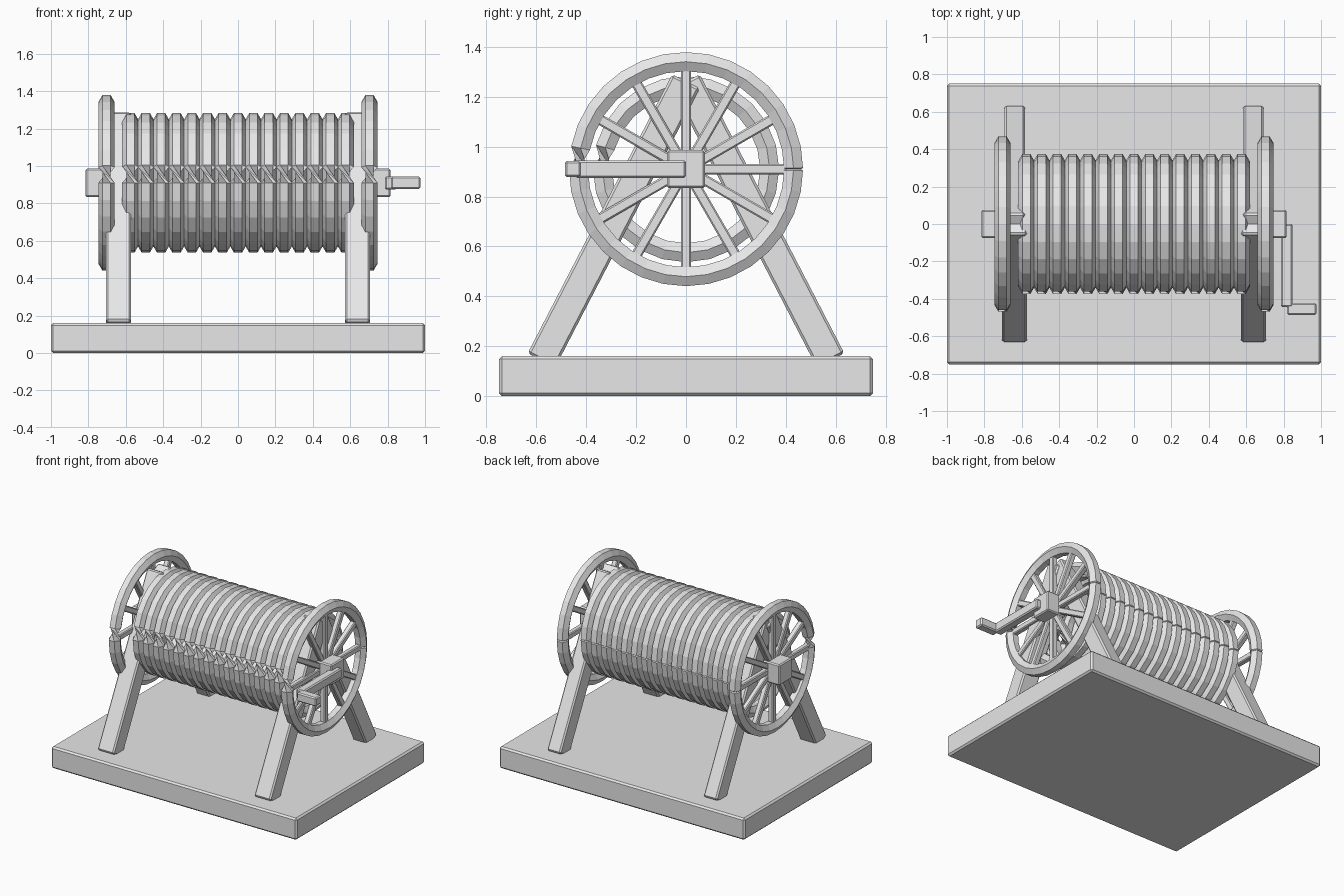
import bpy, bmesh, math
from mathutils import Matrix, Vector

if "Cube" in bpy.data.objects:
    bpy.data.objects.remove(bpy.data.objects["Cube"])

ZC = 0.91  # height of the axle

grey = bpy.data.materials.new("plain_grey")
grey.diffuse_color = (0.8, 0.8, 0.8, 1)
grey.use_nodes = True
grey.node_tree.nodes["Principled BSDF"].inputs["Base Color"].default_value = grey.diffuse_color


def finish(bm, name):
    mesh = bpy.data.meshes.new(name)
    bm.to_mesh(mesh)
    bm.free()
    mesh.materials.append(grey)
    ob = bpy.data.objects.new(name, mesh)
    bpy.context.collection.objects.link(ob)
    return ob


def box(name, lo, hi, bevel=0.008, matrix=None):
    """Bevelled box between two corners, optionally transformed."""
    bm = bmesh.new()
    bmesh.ops.create_cube(bm, size=1)
    lo, hi = Vector(lo), Vector(hi)
    for v in bm.verts:
        v.co = (lo + hi) / 2 + v.co * (hi - lo)
    bmesh.ops.bevel(bm, geom=bm.edges[:], offset=bevel, segments=1,
                    affect='EDGES', profile=0.5)
    if matrix:
        bm.transform(matrix)
    return finish(bm, name)


def hoop(name, x, radius, tube, segs):
    """Hexagonal tube bent into a circle, twisted in one segment at the front
    and with a fine seam at the back."""
    bm = bmesh.new()
    sections = [(math.tau * i / segs, 1.0) for i in range(segs)]
    half = segs // 2
    sections[half:half + 1] = [(math.pi - 0.012, 1), (math.pi, 0.8), (math.pi + 0.012, 1)]
    rings = []
    for a, s in sections:
        ring = []
        for k in range(6):
            t = k * math.tau / 6
            r = radius + tube * s * math.sin(t)
            ring.append(bm.verts.new((x + tube * s * math.cos(t),
                                      -r * math.cos(a), ZC + r * math.sin(a))))
        rings.append(ring)
    n = len(rings)
    for i in range(n):
        # half-turn twist: first segment starts from a section turned by 180 degrees
        shift = 3 if i == 0 else 0
        p, q = rings[i], rings[(i + 1) % n]
        for k in range(6):
            bm.faces.new((p[k], q[(k + shift) % 6],
                          q[(k + 1 + shift) % 6], p[(k + 1) % 6]))
    return finish(bm, name)


# Base slab
box("base", (-1, -0.75, 0), (1, 0.75, 0.16), 0.012)

# Coiled drum made of touching hoops
for i in range(15):
    hoop("drum_ring", (i - 7) * 0.0822, 0.335, 0.044, 24)

for side in (-1, 1):
    # Wheel rim, spokes and square hub
    hoop("wheel_rim", side * 0.703, 0.431, 0.044, 32)
    for i in range(12):
        turn = Matrix.Translation((side * 0.703, 0, ZC)) @ Matrix.Rotation(i * math.tau / 12, 4, 'X')
        box("wheel_spoke", (-0.02, -0.021, 0), (0.02, 0.021, 0.42), 0.006, turn)
    xs = sorted((side * 0.66, side * 0.815))
    box("wheel_hub", (xs[0], -0.076, ZC - 0.076), (xs[1], 0.076, ZC + 0.076))

    # A-frame legs leaning towards the axle
    for way, name, inner, outer in ((-1, "front_leg", 0.573, 0.705), (1, "back_leg", 0.583, 0.692)):
        xs = sorted((side * inner, side * outer))
        lean = Matrix.Translation((0, 0, 1.262)) @ Matrix.Rotation(way * math.radians(27.4), 4, 'X')
        box(name, (xs[0], -0.062, -1.26), (xs[1], 0.062, 0), 0.01, lean)

# Crank on the right end
box("crank_arm", (0.785, -0.445, 0.875), (0.848, 0, 0.945))
box("crank_handle", (0.818, -0.486, 0.878), (0.975, -0.422, 0.943))
